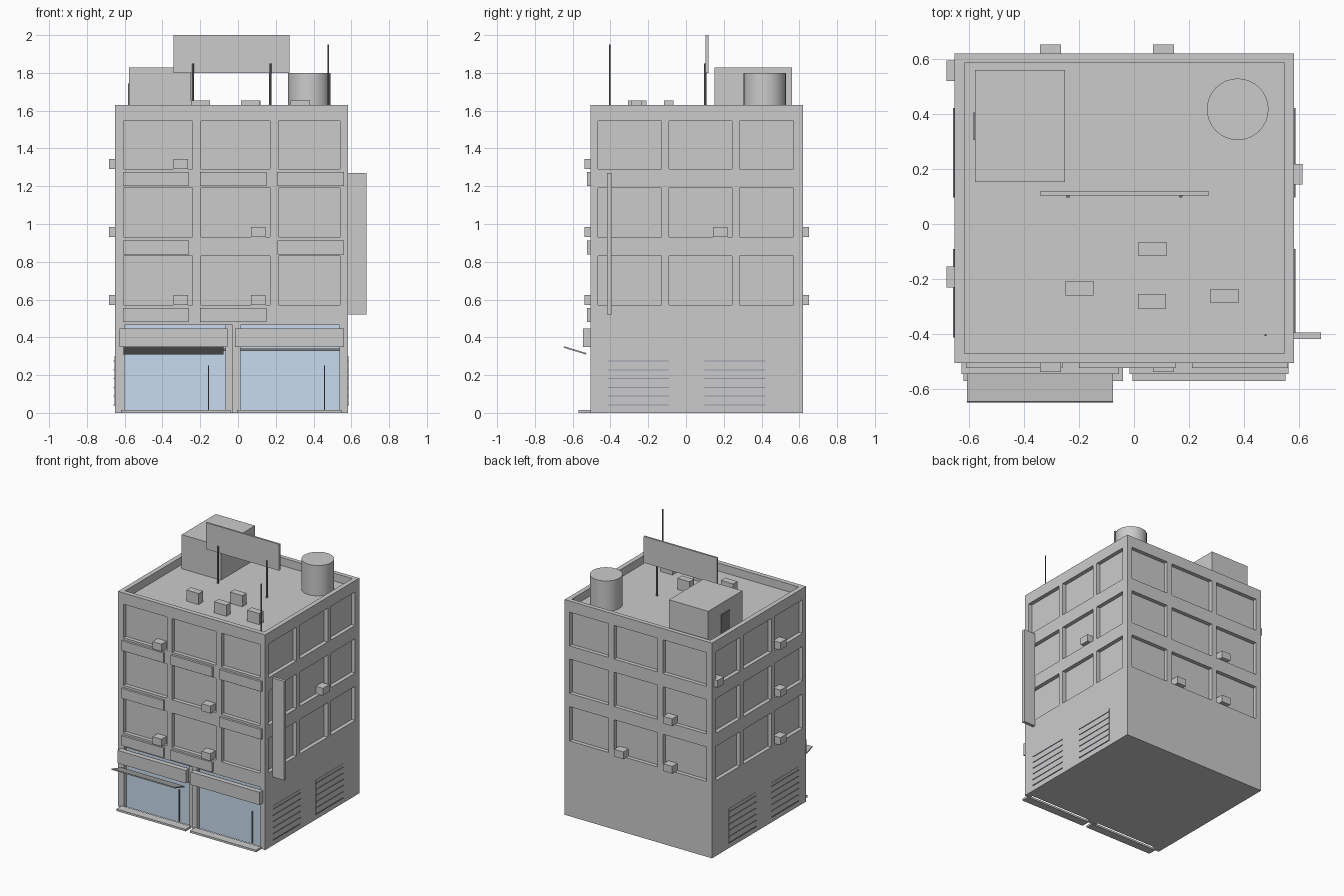
import bpy, bmesh, math
from mathutils import Matrix, Vector

if "Cube" in bpy.data.objects:
    bpy.data.objects.remove(bpy.data.objects["Cube"])


def material(name, r, g, b):
    m = bpy.data.materials.new(name)
    m.diffuse_color = (r, g, b, 1)
    m.use_nodes = True
    m.node_tree.nodes["Principled BSDF"].inputs["Base Color"].default_value = m.diffuse_color
    return m


GLASS = material("shop_glass_blue", 0.58, 0.71, 0.86)
DARK = material("dark_metal", 0.22, 0.22, 0.23)
AWNING = material("awning_grey", 0.45, 0.45, 0.45)
SLAT = material("slat_blue_grey", 0.30, 0.34, 0.40)


def boxes(name, spans, mat=None):
    """One object made of boxes given as (x0, x1, y0, y1, z0, z1)."""
    bm = bmesh.new()
    for x0, x1, y0, y1, z0, z1 in spans:
        m = Matrix.Translation(((x0 + x1) / 2, (y0 + y1) / 2, (z0 + z1) / 2))
        m = m @ Matrix.Diagonal((x1 - x0, y1 - y0, z1 - z0, 1))
        bmesh.ops.create_cube(bm, size=1, matrix=m)
    me = bpy.data.meshes.new(name)
    bm.to_mesh(me)
    bm.free()
    ob = bpy.data.objects.new(name, me)
    bpy.context.collection.objects.link(ob)
    if mat:
        me.materials.append(mat)
    return ob


def rod(name, x, y, z0, z1, r, sides, mat=None):
    bpy.ops.mesh.primitive_cylinder_add(vertices=sides, radius=r, depth=z1 - z0,
                                        location=(x, y, (z0 + z1) / 2))
    ob = bpy.context.object
    ob.name = name
    if mat:
        ob.data.materials.append(mat)
    return ob


X0, X1, Y0, Y1 = -0.652, 0.582, -0.506, 0.62     # wall planes
ROOF, TOP, REC = 1.57, 1.63, 0.03
ROWS = [(0.57, 0.83), (0.93, 1.19), (1.29, 1.545)]
COLS_X = [(-0.605, -0.24), (-0.197, 0.169), (0.215, 0.54)]
COLS_Y = [(-0.465, -0.13), (-0.09, 0.243), (0.284, 0.57)]
SHOPS = [(-0.60, -0.03), (0.012, 0.537)]

# Building shell: window, shop and roof recesses cut from one block
cuts = [(-0.616, 0.547, -0.47, 0.587, ROOF, 1.8)]
for z0, z1 in ROWS:
    for a, b in COLS_X:
        cuts += [(a, b, Y0 - 0.1, Y0 + REC, z0, z1), (a, b, Y1 - REC, Y1 + 0.1, z0, z1)]
    for a, b in COLS_Y:
        cuts += [(X0 - 0.1, X0 + REC, a, b, z0, z1), (X1 - REC, X1 + 0.1, a, b, z0, z1)]
for a, b in SHOPS:
    cuts.append((a, b, Y0 - 0.1, Y0 + REC + 0.005, -0.1, 0.465))
body = boxes("building_body", [(X0, X1, Y0, Y1, 0, TOP)])
cutter = boxes("recess_cutter", cuts)
cutter.hide_render = True
mod = body.modifiers.new("recesses", "BOOLEAN")
mod.operation, mod.solver, mod.object = "DIFFERENCE", "EXACT", cutter
bpy.context.view_layer.objects.active = body
bpy.ops.object.modifier_apply(modifier=mod.name)
bpy.data.objects.remove(cutter)

# Shopfronts: glass, pillar, header, door bars, steps, sign boards
G = Y0 + REC
boxes("shop_glass", [(-0.60, -0.065, G, G + 0.006, 0, 0.465),
                     (0.012, 0.537, G, G + 0.006, 0, 0.465)], GLASS)
boxes("shop_pillar", [(-0.065, -0.03, Y0 + 0.01, G + 0.006, 0, 0.465)])
boxes("shop_header", [(a, b, G - 0.012, G, 0.327, 0.342)
                      for a, b in ((-0.60, -0.062), (0.012, 0.537))], DARK)
boxes("door_bars", [(x - 0.003, x + 0.003, G - 0.008, G, 0.01, 0.25)
                    for x in (-0.157, 0.457)], DARK)
boxes("shop_steps", [(-0.62, -0.04, -0.57, Y0, 0, 0.015), (-0.005, 0.55, -0.57, Y0, 0, 0.015)])
boxes("shop_sign_boards", [(-0.627, -0.055, -0.545, Y0, 0.35, 0.447),
                           (-0.016, 0.562, -0.545, Y0, 0.35, 0.447)])

# Awning tilted upwards away from the wall
awning = boxes("awning", [(-0.265, 0.265, -0.062, 0.062, -0.004, 0.004)], AWNING)
awning.location = (-0.342, -0.588, 0.331)
awning.rotation_euler.x = -math.atan2(0.036, 0.118)

# Blank panels below the front windows
PX = [(-0.61, -0.26), (-0.20, 0.15), (0.21, 0.56)]
boxes("front_panels", [(*PX[c], -0.523, Y0, z, z + 0.075)
                       for z, cols in ((1.2, (0, 1, 2)), (0.838, (0, 2)), (0.48, (0, 1)))
                       for c in cols])

# Wall air conditioners, standing on the window ledge lines
units = []
for x, r in ((-0.303, 2), (0.107, 1), (-0.303, 0), (0.107, 0)):
    units.append((x - 0.038, x + 0.038, -0.538, Y0 + REC, ROWS[r][0], ROWS[r][0] + 0.055))
for x, r in ((-0.303, 1), (-0.303, 0), (0.107, 0)):
    units.append((x - 0.038, x + 0.038, Y1 - REC, 0.652, ROWS[r][0], ROWS[r][0] + 0.055))
for y, r in ((0.557, 2), (-0.193, 2), (-0.193, 1), (-0.193, 0)):
    units.append((-0.682, X0 + REC, y - 0.038, y + 0.038, ROWS[r][0], ROWS[r][0] + 0.055))
units.append((X1 - REC, 0.612, 0.143, 0.219, ROWS[1][0], ROWS[1][0] + 0.055))
boxes("wall_air_conditioners", units)

# Louvred vents on both side walls
panels, slats = [], []
for a, b in ((-0.413, -0.09), (0.097, 0.422)):
    for w, s in ((X0, -1), (X1, 1)):
        panels.append((*sorted((w, w + s * 0.002)), a, b, 0.04, 0.30))
        for i in range(6):
            z = 0.042 + i * 0.0465
            slats.append((*sorted((w, w + s * 0.006)), a, b, z - 0.003, z + 0.003))
boxes("vent_panels", panels)
boxes("vent_slats", slats, SLAT)

# Vertical blade sign on the right wall
boxes("blade_sign", [(X1, 0.68, -0.418, -0.394, 0.52, 1.27)])

# Stair house and its door
boxes("stair_house", [(-0.578, -0.25, 0.152, 0.56, ROOF, 1.828)])
boxes("stair_door", [(-0.583, -0.578, 0.305, 0.405, ROOF, 1.745)], DARK)

# Water tank
tank = rod("water_tank", 0.377, 0.417, ROOF, 1.8, 0.112, 32)
bpy.ops.object.shade_smooth_by_angle(angle=math.radians(30))

# Billboard on two posts
boxes("billboard", [(-0.342, 0.272, 0.104, 0.118, 1.8, 2.0)])
for x in (-0.24, 0.17):
    rod("billboard_post", x, 0.102, ROOF, 1.85, 0.007, 8, DARK)

# Roof antenna
rod("antenna", 0.478, -0.404, ROOF, 1.95, 0.004, 8, DARK)

# Roof air conditioners
boxes("roof_air_conditioners", [(x - 0.051, x + 0.051, y - 0.026, y + 0.026, ROOF, 1.654)
                                for x, y in ((0.067, -0.091), (-0.198, -0.234),
                                             (0.066, -0.281), (0.329, -0.262))])
